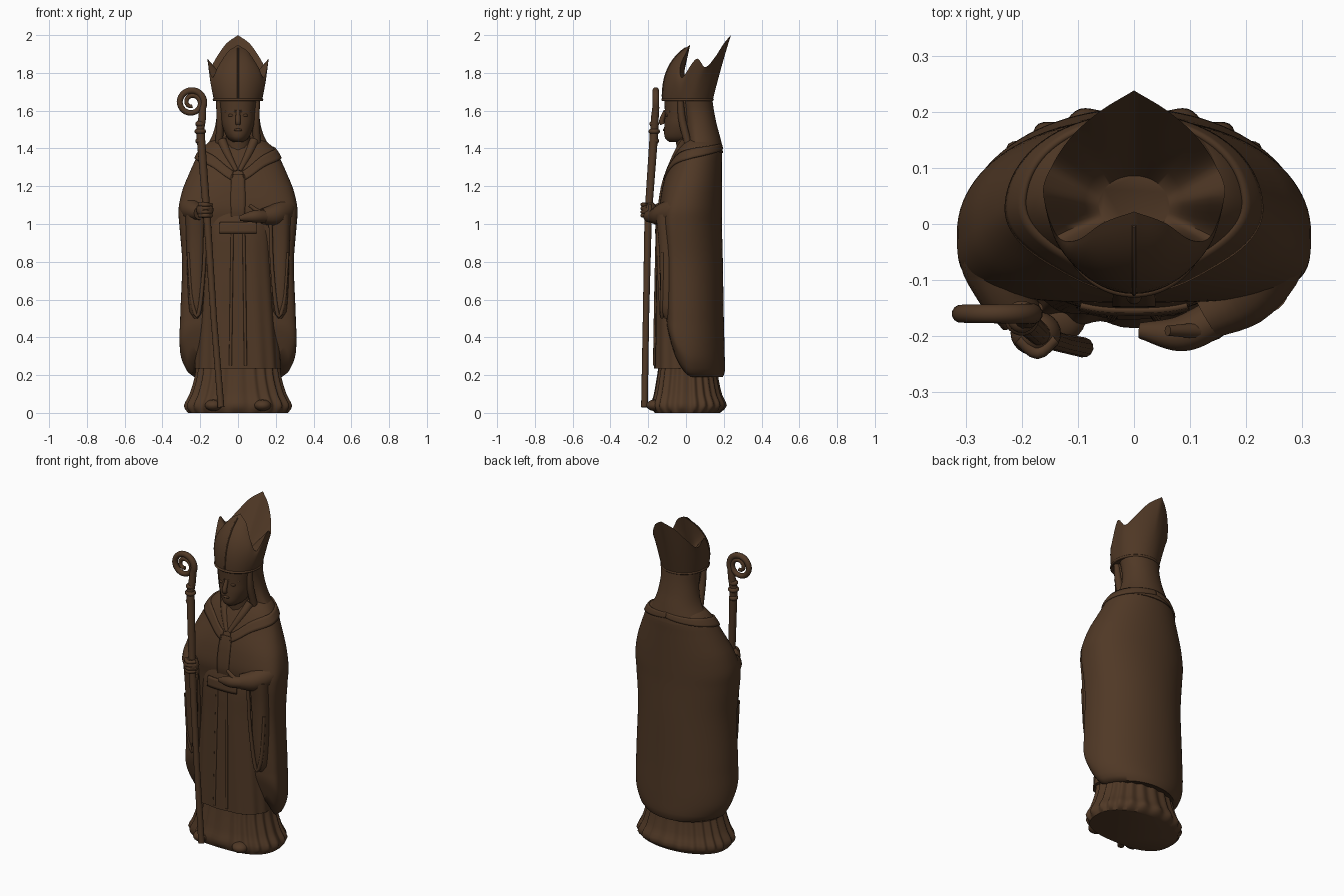
import bpy, bmesh, math
from mathutils import Vector

cube = bpy.data.objects.get("Cube")
if cube:
    bpy.data.objects.remove(cube)

wood = bpy.data.materials.new("dark_brown_wood")
wood.use_nodes = True
COLOUR = (0.08, 0.04, 0.019, 1)
wood.diffuse_color = COLOUR
wood.node_tree.nodes["Principled BSDF"].inputs["Base Color"].default_value = COLOUR


def smooth(obj, angle=50):
    bpy.ops.object.select_all(action='DESELECT')
    obj.select_set(True)
    bpy.context.view_layer.objects.active = obj
    bpy.ops.object.shade_smooth_by_angle(angle=math.radians(angle))


def grid_mesh(name, rows, closed=True, thick=0):
    """Skin a list of equally long point rows; closed rows are capped."""
    bm = bmesh.new()
    vs = [[bm.verts.new(p) for p in r] for r in rows]
    n = len(rows[0])
    for a, b in zip(vs, vs[1:]):
        for i in range(n if closed else n - 1):
            j = (i + 1) % n
            bm.faces.new((a[i], a[j], b[j], b[i]))
    if closed:
        bm.faces.new(vs[0])
        bm.faces.new(vs[-1])
    bmesh.ops.recalc_face_normals(bm, faces=bm.faces)
    me = bpy.data.meshes.new(name)
    bm.to_mesh(me)
    bm.free()
    me.materials.append(wood)
    obj = bpy.data.objects.new(name, me)
    bpy.context.collection.objects.link(obj)
    smooth(obj)
    if thick:
        mod = obj.modifiers.new("thickness", 'SOLIDIFY')
        mod.thickness, mod.offset = thick, 0
    return obj


def sample(keys, t):
    """Smooth interpolation of rows whose first entry is the parameter."""
    t = min(max(t, keys[0][0]), keys[-1][0])
    i = max(k for k in range(len(keys) - 1) if keys[k][0] <= t)
    a, b = keys[i], keys[i + 1]
    p, q = keys[max(i - 1, 0)], keys[min(i + 2, len(keys) - 1)]
    h = b[0] - a[0]
    s = (t - a[0]) / h
    out = []
    for k in range(1, len(a)):
        ma = (b[k] - p[k]) / (b[0] - p[0]) * h
        mb = (q[k] - a[k]) / (q[0] - a[0]) * h
        out.append((2*s**3 - 3*s*s + 1) * a[k] + (s**3 - 2*s*s + s) * ma
                   + (3*s*s - 2*s**3) * b[k] + (s**3 - s*s) * mb)
    return out


def body_point(keys, th, z, scale=1.0, box=.74):
    """Point on a section (z, half width, front y, back y, widest y); th = 0 is front."""
    rx, yf, yb, mid = sample(keys, z)
    s, c = math.sin(th), math.cos(th)
    # The front is boxier below the chest, where the arms push the cloth out
    power = box + (.94 - box) * min(max((z - 1) / .3, 0), 1) if c > 0 else .97
    x = rx * math.copysign(abs(s) ** power, s)
    reach = mid - yf if c > 0 else yb - mid
    return Vector((x * scale, mid - math.copysign(abs(c) ** power, c) * reach * scale, z))


def loft(name, keys, steps=24, sides=96, fold=lambda th, z: 0, box=.74):
    z0, z1 = keys[0][0], keys[-1][0]
    rows = []
    for k in range(steps + 1):
        z = z0 + (z1 - z0) * k / steps
        ths = [math.tau * i / sides for i in range(sides)]
        rows.append([body_point(keys, t, z, 1 + fold(t, z), box) for t in ths])
    return grid_mesh(name, rows)


def strip(name, keys, edge_a, edge_b, steps=48, scale=1.015):
    """Raised cloth band between two edges given as (t, angle, height)."""
    rows = []
    for k in range(steps + 1):
        (ta, za), (tb, zb) = sample(edge_a, k / steps), sample(edge_b, k / steps)
        rows.append([body_point(keys, ta + (tb - ta) * j / 4,
                                za + (zb - za) * j / 4, scale) for j in range(5)])
    return grid_mesh(name, rows, False, 0.012)


def tube(name, pts, radii):
    cu = bpy.data.curves.new(name, 'CURVE')
    cu.dimensions, cu.bevel_depth, cu.bevel_resolution = '3D', 1, 4
    cu.use_fill_caps = True
    sp = cu.splines.new('POLY')
    sp.points.add(len(pts) - 1)
    for p, co, r in zip(sp.points, pts, radii):
        p.co, p.radius = (*co, 1), r
    cu.materials.append(wood)
    obj = bpy.data.objects.new(name, cu)
    bpy.context.collection.objects.link(obj)
    bpy.ops.object.select_all(action='DESELECT')
    obj.select_set(True)
    bpy.context.view_layer.objects.active = obj
    bpy.ops.object.convert(target='MESH')
    smooth(bpy.context.object)


def soft_tube(name, keys, steps=16):
    """Smooth tapered limb from (t, x, y, z, radius) keys."""
    vals = [sample(keys, k / steps) for k in range(steps + 1)]
    tube(name, [v[:3] for v in vals], [v[3] for v in vals])


def ball(name, loc, size):
    bpy.ops.mesh.primitive_uv_sphere_add(segments=24, ring_count=14, location=loc)
    obj = bpy.context.object
    obj.name, obj.scale = name, size
    obj.data.materials.append(wood)
    smooth(obj)


# Pleated under-robe and shoes
alb = [(0, .265, -.165, .18, .01), (.035, .28, -.18, .21, .01), (.1, .25, -.165, .185, .01),
       (.2, .222, -.148, .165, .01), (.3, .215, -.135, .16, .01)]
loft("under_robe", alb, 16, 192,
     lambda t, z: .03 * math.cos(22 * t + math.sin(3 * t)) * min(1, z / .03))

# Front robe with soft folds
robe = [(.235, .228, -.168, .15, 0), (.5, .212, -.163, .14, 0), (.8, .195, -.158, .13, 0),
        (1, .19, -.152, .12, 0), (1.12, .17, -.12, .1, 0)]
loft("front_robe", robe, 20, 128,
     lambda t, z: .02 * math.cos(14 * t + 2 * z) * max(0, 1.05 - z))
strip("belt", robe, [(0, -.4, 1.01), (1, .4, 1.01)], [(0, -.4, .95), (1, .4, .95)])

# Cloak: back, sides and shoulders, with the hem rising towards the front
cloak = [(.19, .24, -.07, .195, -.02), (.215, .272, -.085, .205, -.02),
         (.3, .306, -.1, .205, -.02), (.5, .306, -.105, .2, -.02),
         (.8, .296, -.11, .195, -.02), (1, .311, -.128, .19, -.02),
         (1.08, .315, -.14, .19, -.015), (1.18, .294, -.128, .19, 0),
         (1.25, .266, -.11, .19, .015), (1.32, .235, -.083, .19, .03),
         (1.38, .205, -.055, .19, .045), (1.43, .16, -.025, .18, .06), (1.455, .11, 0, .16, .06)]
mantle = loft("cloak", cloak, 56, 96, box=.45)
for v in mantle.data.vertices:
    v.co.z += max(0, .5 - v.co.z) / .31 * 12 * max(0, .04 - v.co.y) ** 2

# Shoulder collar and breast band
top = [(0, math.pi, 1.43), (.5, math.pi / 2, 1.4), (.76, .65, 1.365), (1, .08, 1.28)]
low = [(0, math.pi, 1.4), (.5, math.pi / 2, 1.35), (.76, .65, 1.31), (1, .08, 1.23)]
strip("breast_band", cloak, [(0, -.11, 1.26), (1, -.05, 1)], [(0, .11, 1.26), (1, .05, 1)])

# Sleeves
soft_tube("left_sleeve", [(0, .2, .02, 1.2, .05), (.35, .245, -.04, 1.09, .066),
                          (.7, .2, -.12, 1.05, .06), (1, .13, -.165, 1.04, .042)])
soft_tube("right_sleeve", [(0, -.2, .02, 1.2, .05), (.4, -.245, -.045, 1.09, .066),
                           (.75, -.23, -.115, 1.07, .053), (1, -.2, -.17, 1.06, .038)])

# Mirrored details of the clothes
hang = [(.5, .012, -.112, -.07, -.085), (.54, .036, -.13, -.06, -.085),
        (.9, .052, -.145, -.04, -.085), (1.05, .058, -.16, -.02, -.085)]
for s in (-1, 1):
    ball("shoe", (s * .13, -.165, .04), (.045, .045, .03))
    soft_tube("robe_seam", [(0, s * .04, -.167, .25, .008), (.5, s * .035, -.16, .65, .008),
                            (1, s * .03, -.152, 1, .008)])
    strip("collar", cloak, [(t, s * a, z) for t, a, z in top], [(t, s * a, z) for t, a, z in low])
    soft_tube("neck_cloth", [(0, s * .085, 0, 1.44, .025), (.5, s * .055, -.045, 1.37, .022),
                             (1, s * .008, -.095, 1.28, .012)])
    cuff = loft("hanging_cuff", hang, 16, 32)
    cuff.location.x = s * .222
    soft_tube("cuff_hem", [(0, s * .172, -.15, 1, .01), (.3, s * .182, -.142, .75, .01),
                           (.65, s * .212, -.128, .515, .011), (.85, s * .245, -.125, .6, .01),
                           (1, s * .262, -.125, .85, .009)])

# Hands
soft_tube("left_hand", [(0, .15, -.165, 1.04, .034), (.5, .085, -.195, 1.04, .032),
                        (1, .01, -.19, 1.03, .014)])
soft_tube("left_thumb", [(0, .12, -.19, 1.055, .015), (1, .06, -.19, 1.1, .009)], 6)
ball("right_hand", (-.175, -.195, 1.075), (.045, .04, .045))
for k in range(4):
    z = 1.045 + k * .019
    soft_tube("finger", [(0, -.205, -.205, z, .011), (.5, -.172, -.23, z, .011),
                         (1, -.14, -.205, z, .01)], 8)

# Head and face
head = [(1.435, .03, -.09, .02, -.02), (1.455, .056, -.112, .04, -.02),
        (1.52, .083, -.115, .06, -.02), (1.58, .09, -.112, .07, -.02), (1.67, .1, -.115, .08, -.02)]
loft("head", head, 16, 48)
soft_tube("neck", [(0, 0, .03, 1.36, .075), (1, 0, 0, 1.5, .06)], 4)
soft_tube("nose", [(0, 0, -.108, 1.6, .01), (.7, 0, -.129, 1.545, .014), (1, 0, -.124, 1.528, .013)])
ball("lips", (0, -.115, 1.498), (.022, .008, .007))
for s in (-1, 1):
    ball("eye", (s * .036, -.1, 1.575), (.017, .01, .008))
    soft_tube("brow", [(0, s * .012, -.11, 1.598, .006), (1, s * .068, -.082, 1.594, .005)], 8)
    soft_tube("side_hair", [(0, s * .1, -.03, 1.66, .016), (.5, s * .095, -.02, 1.55, .02),
                            (1, s * .1, .01, 1.43, .02)])

# Veil falling from the hat onto the shoulders
veil = [(1.375, .19, .02, .196, .06), (1.42, .162, .01, .19, .06), (1.47, .136, 0, .178, .06),
        (1.53, .119, -.012, .162, .06), (1.6, .112, -.025, .148, .05), (1.67, .118, -.04, .138, .04)]
loft("veil", veil, 18, 64)

# Split pointed hat: rim keys are (angle, x, y, z) from front to back
rim = [(0, 0, .022, 1.948), (.5, .055, .002, 1.91), (.95, .105, -.03, 1.835),
       (1.25, .138, -.02, 1.775), (1.6, .162, .055, 1.875), (1.9, .148, .1, 1.83),
       (2.35, .112, .155, 1.885), (2.75, .062, .2, 1.955), (math.pi, 0, .238, 2)]
SIDES = 96
rows = [[] for _ in range(17)]
for i in range(SIDES):
    th = math.tau * i / SIDES
    x, y, z = sample(rim, min(th, math.tau - th))
    edge = Vector((math.copysign(x, math.sin(th)), y, z))
    base = Vector((.127 * math.sin(th), .008 - .132 * math.cos(th), 1.65))
    back = max(0, -math.cos(th))
    bulge = Vector((base.x * 1.22, base.y * (1.08 + .26 * back),
                    1.65 + (.7 - .15 * back) * (z - 1.65)))
    hollow = Vector((base.x * .5, .03 + base.y * .4, 1.76))
    for k in range(13):
        t = k / 12
        rows[k].append(base * (1 - t) ** 2 + bulge * 2 * t * (1 - t) + edge * t * t)
    for k in range(4):
        rows[13 + k].append(edge.lerp(hollow, (k + 1) / 4))
grid_mesh("pointed_hat", rows)
ring = [Vector((p.x, p.y, 1.658)) for p in rows[0]]
tube("hat_band", ring + ring[:2], [.007] * (SIDES + 2))
tube("hat_front_rib", [rows[k][0] for k in range(12)], [.004] * 12)

# Staff with spiral crook
tube("staff", [(-.09, -.22, .03), (-.128, -.212, .5), (-.165, -.2, 1.05), (-.2, -.168, 1.5)],
     [.018, .017, .02, .023])
for z, r in ((1.44, .026), (1.49, .031), (1.53, .026)):
    ball("staff_knob", (-.2, -.168, z), (r, r, .018))
pts, rad = [(-.2, -.168, 1.5), (-.19, -.165, 1.56)], [.022, .021]
for k in range(57):
    a = -.45 + k / 56 * 3.7 * math.pi
    r = .064 - .046 * max(0, k / 56 - .3) / .7
    pts.append((-.245 + r * math.cos(a), -.16, 1.643 + r * math.sin(a)))
    rad.append(.019 - .009 * k / 56)
tube("spiral_crook", pts, rad)
